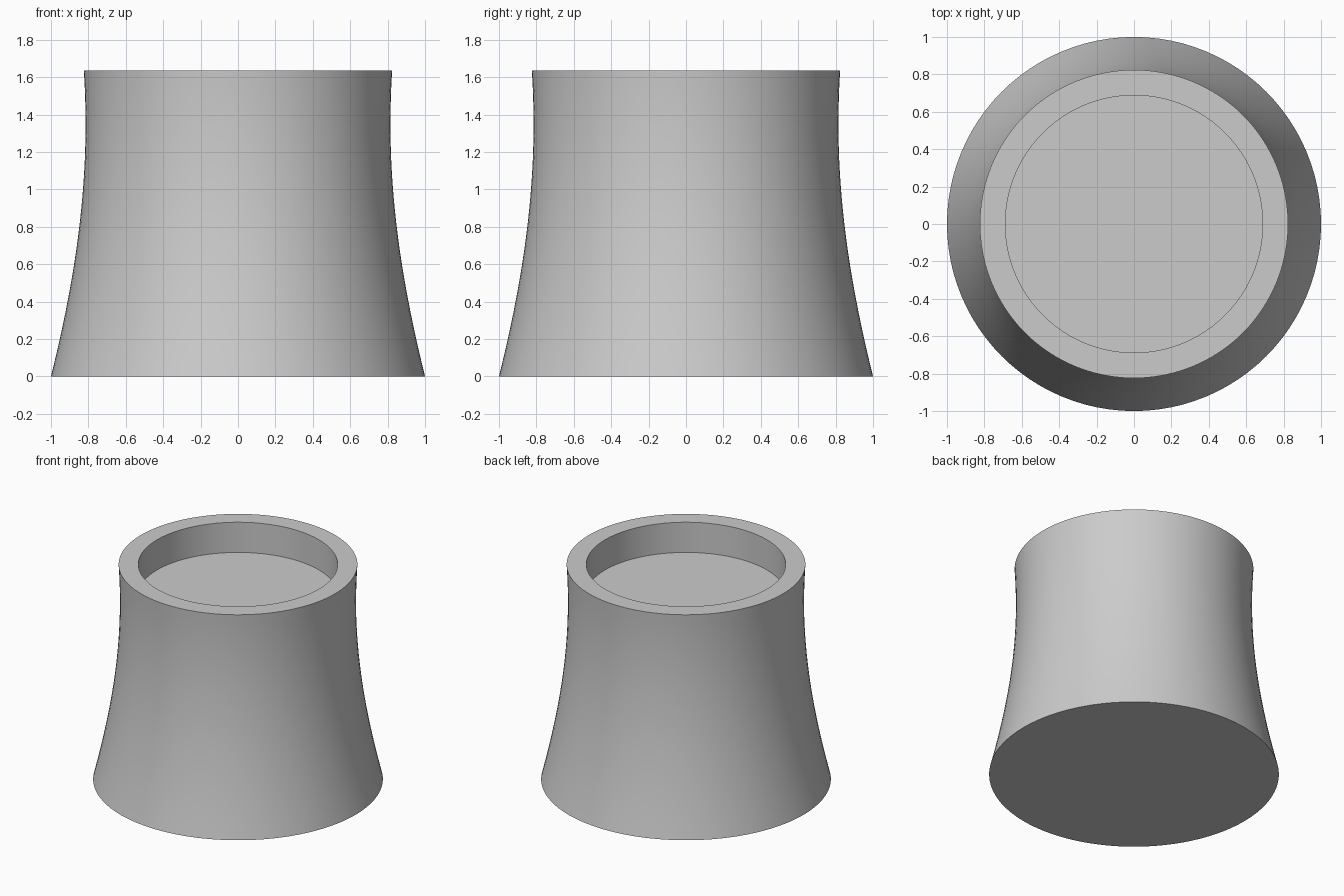
import bpy
import bmesh
import math

SEGMENTS = 96
HEIGHT = 1.635
FLOOR = 1.405
WAIST_Z = 1.35
WAIST_R = 0.815
BORE_R = 0.688

cube = bpy.data.objects.get("Cube")
if cube:
    bpy.data.objects.remove(cube, do_unlink=True)


def make_material(name, colour):
    mat = bpy.data.materials.new(name)
    mat.use_nodes = True
    mat.diffuse_color = colour
    mat.node_tree.nodes["Principled BSDF"].inputs["Base Color"].default_value = colour
    return mat


def outer_radius(z):
    # Hyperbolic flare: widest at the base, narrowest at the waist
    spread = (1 - WAIST_R ** 2) * ((z - WAIST_Z) / WAIST_Z) ** 2
    return math.sqrt(WAIST_R ** 2 + spread)


def lathe(name, profile, mat):
    # Stack rings along the profile and close both ends with caps
    bm = bmesh.new()
    rings = []
    for r, z in profile:
        rings.append([bm.verts.new((r * math.cos(a), r * math.sin(a), z))
                      for a in (math.tau * i / SEGMENTS for i in range(SEGMENTS))])
    for low, high in zip(rings, rings[1:]):
        for i in range(SEGMENTS):
            j = (i + 1) % SEGMENTS
            bm.faces.new((low[i], low[j], high[j], high[i]))
    bm.faces.new(rings[0][::-1])
    bm.faces.new(rings[-1])
    bmesh.ops.recalc_face_normals(bm, faces=bm.faces)
    mesh = bpy.data.meshes.new(name)
    bm.to_mesh(mesh)
    bm.free()
    mesh.materials.append(mat)
    obj = bpy.data.objects.new(name, mesh)
    bpy.context.collection.objects.link(obj)
    bpy.ops.object.select_all(action="DESELECT")
    obj.select_set(True)
    bpy.context.view_layer.objects.active = obj
    bpy.ops.object.shade_smooth_by_angle(angle=math.radians(30))
    return obj


concrete = make_material("concrete grey", (0.6, 0.6, 0.6, 1))

# Flared shell, flat rim and recessed floor in one closed profile
STEPS = 24
shell = [(outer_radius(HEIGHT * i / STEPS), HEIGHT * i / STEPS) for i in range(STEPS + 1)]
lathe("cooling_tower", shell + [(BORE_R, HEIGHT), (BORE_R, FLOOR)], concrete)
